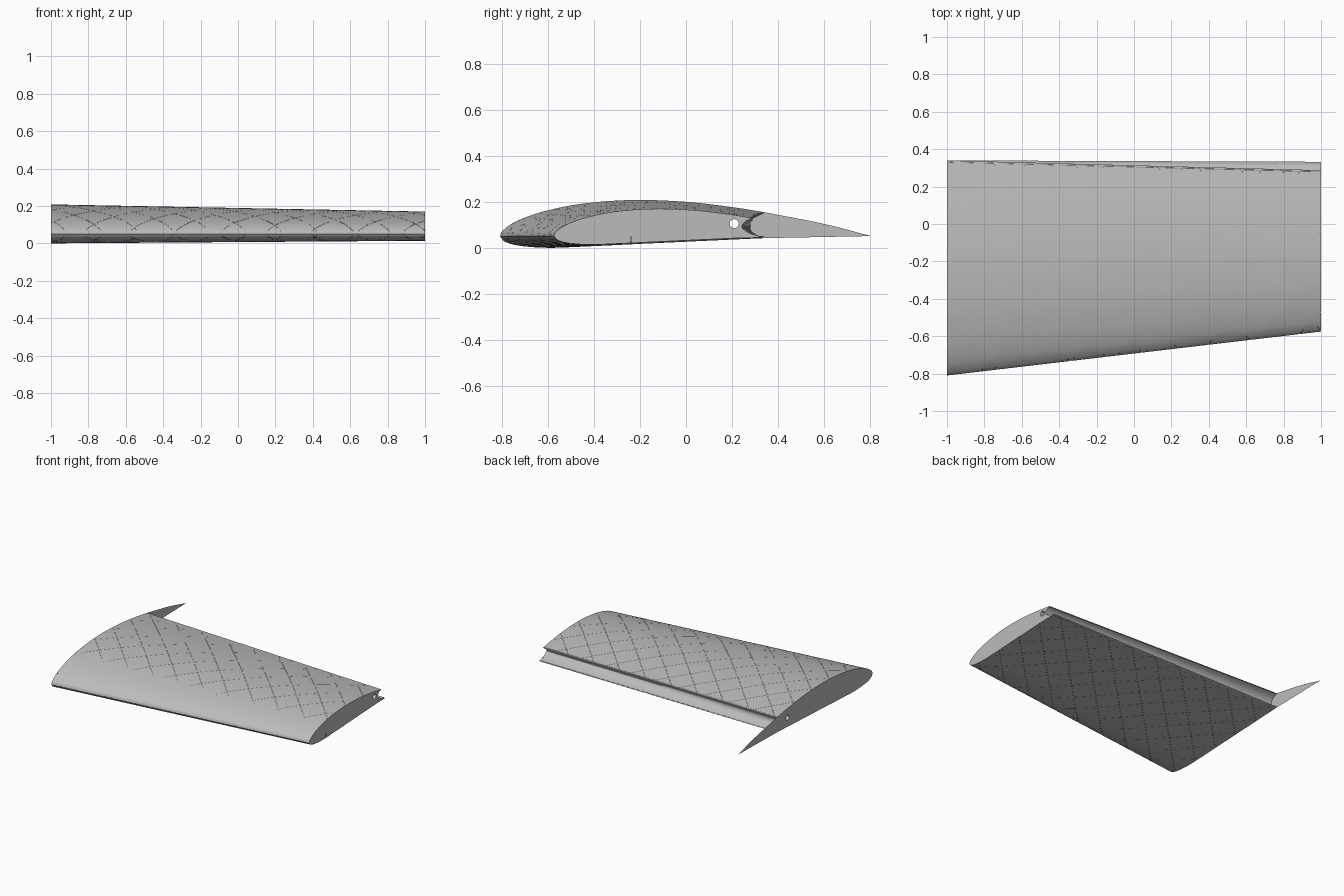
import bpy, bmesh, math
from mathutils import Vector

cube = bpy.data.objects.get("Cube")
if cube:
    bpy.data.objects.remove(cube)

GREY = bpy.data.materials.new("light_grey")
GREY.use_nodes = True
GREY.diffuse_color = (0.5, 0.5, 0.5, 1)
GREY.node_tree.nodes["Principled BSDF"].inputs["Base Color"].default_value = (0.5, 0.5, 0.5, 1)

SLIT = 0.0012                       # width of the slits in the skin
ROD_Y, ROD_Z, ROD_R = 0.21, 0.105, 0.02

# Root section as (y, z): upper and lower surface of the wing, hinge cove, tail
UPPER = [(-.81, .05), (-.795, .077), (-.735, .117), (-.62, .158), (-.45, .192), (-.23, .208),
         (0, .2), (.2, .177), (.34, .155)]
COVE = [(.34, .155), (.3, .133), (.28, .1), (.291, .068), (.34, .042)]
LOWER = [(.34, .042), (.1, .031), (-.2, .017), (-.45, .005), (-.6, 0), (-.72, .008),
         (-.785, .025), (-.81, .05)]
TAIL = [(.34, .155), (.6, .104), (.805, .051), (.34, .042)]


def smooth_path(points, steps=6):
    """Catmull-Rom curve through the points, without its last point."""
    p = [Vector(q) for q in points]
    p = [2 * p[0] - p[1]] + p + [2 * p[-1] - p[-2]]
    path = []
    for a, b, c, d in zip(p, p[1:], p[2:], p[3:]):
        for i in range(steps):
            t = i / steps
            path.append(0.5 * (2 * b + (c - a) * t + (2 * a - 5 * b + 4 * c - d) * t * t
                               + (3 * b - a - 3 * c + d) * t ** 3))
    return path


def tip(q):
    """Taper a root point to the tip section; the lower cove lip runs straight."""
    y = 0.75 * q.x + 0.0325
    if q.x > 0.27 and q.y < 0.1:
        y += 0.045 * (0.1 - q.y) / 0.058
    return Vector((y, 0.055 + 0.75 * (q.y - 0.055)))


def inset(path, depth):
    """Move a closed section inward along its normals."""
    n = len(path)
    result = []
    for i, q in enumerate(path):
        along = (path[(i + 1) % n] - path[i - 1]).normalized()
        result.append(q + Vector((along.y, -along.x)) * depth)
    return result


def finish(name, bm, smooth=True):
    bmesh.ops.recalc_face_normals(bm, faces=bm.faces)
    mesh = bpy.data.meshes.new(name)
    bm.to_mesh(mesh)
    bm.free()
    mesh.materials.append(GREY)
    obj = bpy.data.objects.new(name, mesh)
    bpy.context.collection.objects.link(obj)
    bpy.ops.object.select_all(action='DESELECT')
    bpy.context.view_layer.objects.active = obj
    obj.select_set(True)
    if smooth:
        bpy.ops.object.shade_smooth_by_angle(angle=math.radians(35))
    return obj


def loft(root, end, x0=-1, x1=1):
    bm = bmesh.new()
    rings = [[bm.verts.new((x, q.x, q.y)) for q in ring] for x, ring in ((x0, root), (x1, end))]
    n = len(root)
    for i in range(n):
        j = (i + 1) % n
        bm.faces.new((rings[0][i], rings[0][j], rings[1][j], rings[1][i]))
    return bm


def cut_slit(bm, normal, offset, inside=lambda c: True):
    """Cut a narrow slit along the plane normal . p = offset."""
    normal = Vector(normal)
    for side in (-1, 1):
        geom = bm.verts[:] + bm.edges[:] + bm.faces[:]
        bmesh.ops.bisect_plane(bm, geom=geom, dist=1e-6, plane_no=normal,
                               plane_co=normal * (offset + side * SLIT / 2))
    strip = []
    for f in bm.faces:
        c = f.calc_center_median()
        if abs(normal.dot(c) - offset) < SLIT * 0.49 and inside(c):
            strip.append(f)
    bmesh.ops.delete(bm, geom=strip, context='FACES')


def end_rib(name, x, outline, slits):
    """Flat end face with a round rod hole and thin vertical slits."""
    bm = bmesh.new()
    hole = [Vector((ROD_Y + ROD_R * math.cos(a * math.tau / 12),
                    ROD_Z + ROD_R * math.sin(a * math.tau / 12))) for a in range(12)]
    edges = []
    for ring in (outline, hole):
        verts = [bm.verts.new((x, q.x, q.y)) for q in ring]
        edges += [bm.edges.new((v, verts[i - 1])) for i, v in enumerate(verts)]
    bmesh.ops.triangle_fill(bm, edges=edges, use_beauty=True, normal=(1, 0, 0))
    for y, low, high in slits:
        for z in (low, high):
            bmesh.ops.bisect_plane(bm, geom=bm.verts[:] + bm.edges[:] + bm.faces[:], dist=1e-6,
                                   plane_co=(0, 0, z), plane_no=(0, 0, 1))
        cut_slit(bm, (0, 1, 0), y, lambda c: low < c.z < high)
    return finish(name, bm, smooth=False)


upper, cove, lower = (smooth_path(p) for p in (UPPER, COVE, LOWER))
root = upper + cove + lower
end = [tip(q) for q in root]

# Tapered skin with a diagonal lattice of slits
skin = loft(root, end)
s = math.sqrt(0.5)
for k in range(-8, 7):
    cut_slit(skin, (s, s, 0), 0.215 * k * s)
    cut_slit(skin, (-s, s, 0), (0.25 + 0.215 * k) * s)
finish("wing_skin", skin)

# Core just below the skin
finish("wing_core", loft(inset(root, 0.006), inset(end, 0.006), -0.995, 0.995))

# End ribs; the root rib carries the fixed tail plate
tail = smooth_path(TAIL[:3]) + [Vector(q) for q in TAIL[2:3]]
end_rib("root_rib", -1, upper + tail + lower, [(-.48, 0, .2), (.11, .02, .2), (.165, .02, .2)])
end_rib("tip_rib", 1, end, [(-.37, .01, .05), (-.24, .01, .05), (.05, .02, .07),
                            (.05, .15, .18), (.185, .02, .16)])

# Rod tube through the whole span
ring = [Vector((ROD_Y + ROD_R * math.cos(a * math.tau / 12),
                ROD_Z + ROD_R * math.sin(a * math.tau / 12))) for a in range(12)]
finish("rod_tube", loft(ring, ring))
